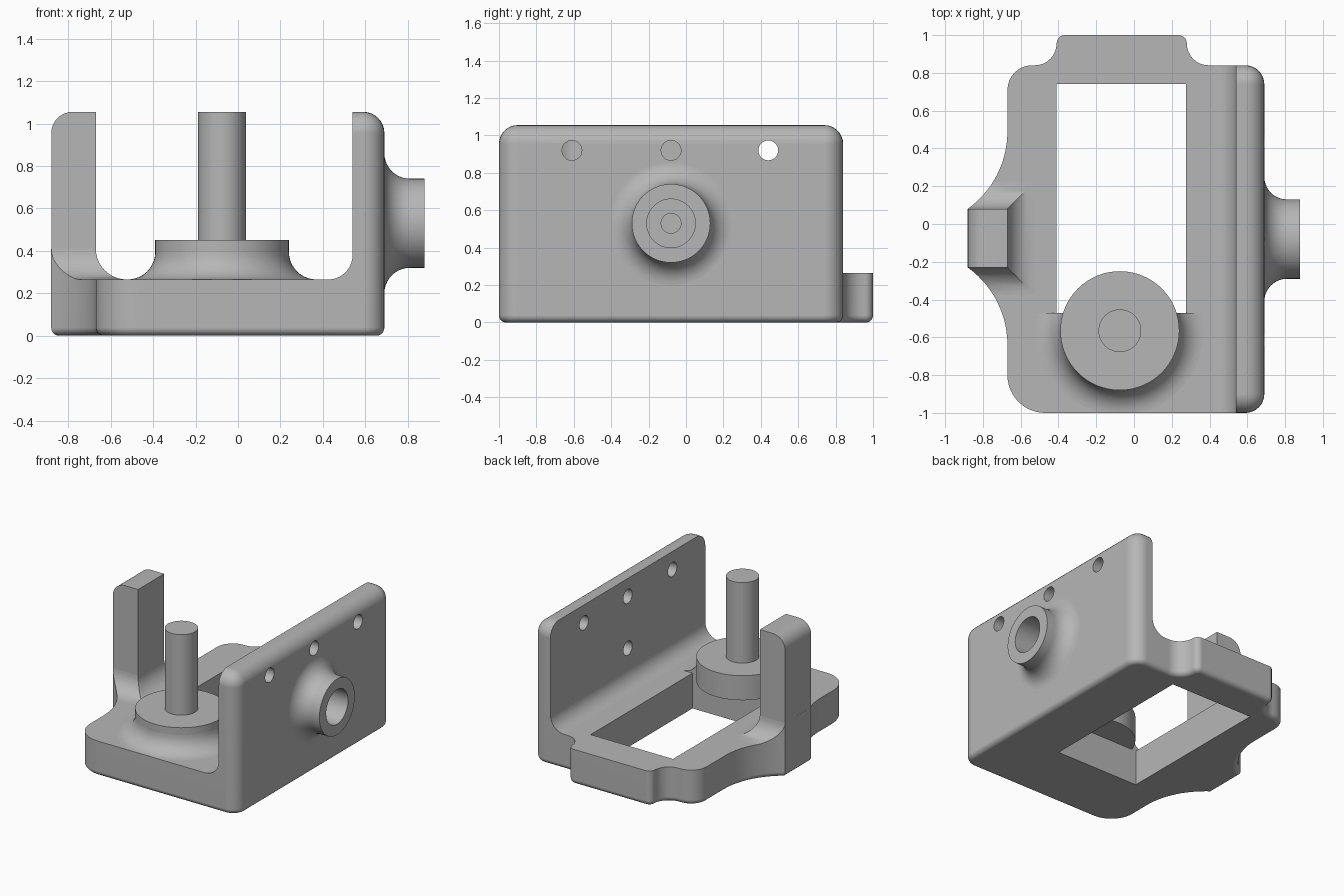
import bpy, bmesh
from math import sin, cos, radians, pi

if "Cube" in bpy.data.objects:
    bpy.data.objects.remove(bpy.data.objects["Cube"])

grey = bpy.data.materials.new("machined grey")
grey.use_nodes = True
grey.diffuse_color = (0.47, 0.47, 0.47, 1)
grey.node_tree.nodes["Principled BSDF"].inputs["Base Color"].default_value = (0.47, 0.47, 0.47, 1)

T = 0.265    # plate thickness
TOP = 1.055  # height of wall, post and rod


def loft(name, rings, bevel=None):
    """Solid through equal-sized rings; bevel = (edge rule, offset, segments)."""
    bm = bmesh.new()
    vr = [[bm.verts.new(p) for p in ring] for ring in rings]
    n = len(rings[0])
    for a, b in zip(vr, vr[1:]):
        for i in range(n):
            j = (i + 1) % n
            bm.faces.new((a[i], a[j], b[j], b[i]))
    bm.faces.new(vr[0][::-1])
    bm.faces.new(vr[-1])
    bmesh.ops.recalc_face_normals(bm, faces=bm.faces[:])
    if bevel:
        rule, offset, segments = bevel
        edges = [e for e in bm.edges if rule(*(v.co for v in e.verts))]
        bmesh.ops.bevel(bm, geom=edges, offset=offset, segments=segments,
                        profile=0.5, affect='EDGES', clamp_overlap=False)
    mesh = bpy.data.meshes.new(name)
    bm.to_mesh(mesh)
    bm.free()
    mesh.materials.append(grey)
    ob = bpy.data.objects.new(name, mesh)
    bpy.context.collection.objects.link(ob)
    return ob


def prism(name, pts, z0, z1, bevel=None):
    return loft(name, [[(x, y, z) for x, y in pts] for z in (z0, z1)], bevel)


def box(name, x0, x1, y0, y1, z0, z1, bevel=None):
    return prism(name, [(x0, y0), (x1, y0), (x1, y1), (x0, y1)], z0, z1, bevel)


def lathe(name, profile, centre, axis='z', n=64):
    """Revolve (radius, position) pairs about the z or x axis."""
    u, v = centre
    rings = []
    for r, h in profile:
        ring = [(u + r * cos(2 * pi * i / n), v + r * sin(2 * pi * i / n)) for i in range(n)]
        rings.append([(a, b, h) if axis == 'z' else (h, a, b) for a, b in ring])
    return loft(name, rings)


def combine(ob, other, operation):
    """Apply a boolean and discard the second object."""
    mod = ob.modifiers.new("bool", 'BOOLEAN')
    mod.operation, mod.object, mod.solver = operation, other, 'EXACT'
    dg = bpy.context.evaluated_depsgraph_get()
    dg.update()
    mesh = bpy.data.meshes.new_from_object(ob.evaluated_get(dg))
    ob.modifiers.clear()
    ob.data = mesh
    bpy.data.objects.remove(other)


def arc(cx, cy, r, a0, a1, n=8):
    return [(cx + r * cos(radians(a0 + (a1 - a0) * i / n)),
             cy + r * sin(radians(a0 + (a1 - a0) * i / n))) for i in range(n + 1)]


def cove(r, n=10):
    """Concave fillet: (outward offset, height) from top to bottom."""
    return [(r - r * cos(pi / 2 * i / n), r - r * sin(pi / 2 * i / n)) for i in range(n + 1)]


# Plate outline, anticlockwise from the front corner
raw = (arc(-.47, -.8, .2, 180, 270, 12) + arc(.59, -.9, .1, 270, 360) + arc(.59, .74, .1, 0, 90)
       + arc(.395, .955, .115, 270, 180) + arc(.235, .955, .045, 0, 90, 5)
       + arc(-.365, .955, .045, 90, 180, 5) + arc(-.525, .955, .115, 0, -90)
       + arc(-.54, .71, .13, 90, 180)
       + arc(-1.175, .49, .505, 0, -54.3, 14) + arc(-1.175, -.64, .505, 54.3, 0, 14))
outline = []
for p in raw:
    if not outline or abs(p[0] - outline[-1][0]) + abs(p[1] - outline[-1][1]) > 1e-4:
        outline.append(p)

# Base plate with rounded underside edge and rectangular window
base = prism("base_plate", outline, 0, T,
             (lambda a, b: a.z < 1e-4 and b.z < 1e-4, 0.038, 5))
combine(base, box("window_cutter", -.41, .275, -.47, .74, -.2, .6), 'DIFFERENCE')


# Side wall, rounded on its outer and top edges
def wall_edge(a, b):
    outer = a.x > .6 and b.x > .6
    top = a.z > 1 and b.z > 1
    return (top and (outer or abs(a.x - b.x) > .1)) or (outer and abs(a.z - b.z) > .1)


wall = box("side_wall", .54, .69, -1, .84, T, TOP, (wall_edge, 0.1, 8))

# Flared side boss, then bore and screw holes through the wall
flare = [(.21 + d, .69 + h) for d, h in reversed(cove(.12))]
side_boss = lathe("side_boss", [(.33, .62)] + flare + [(.21, .88)], (-.08, .53), 'x')
combine(wall, side_boss, 'UNION')
combine(wall, lathe("bore_cutter", [(.13, .66), (.13, 1)], (-.08, .53), 'x'), 'DIFFERENCE')
for y, z in ((-.61, .92), (-.08, .92), (.44, .92), (-.08, .53)):
    combine(wall, lathe("hole_cutter", [(.053, .4), (.053, 1)], (y, z), 'x', 32), 'DIFFERENCE')

# Fillet between wall and plate
section = [(.54 - d, T + h) for d, h in cove(.115)] + [(.55, T), (.55, T + .115)]
wall_fillet = loft("wall_fillet", [[(x, y, z) for x, z in section] for y in (-1, .84)])

# Post on the opposite side, rounded on its outer top edge
Y0, Y1 = -.23, .08
post = box("post", -.88, -.67, Y0, Y1, T, TOP,
           (lambda a, b: max(a.x, b.x) < -.8 and min(a.z, b.z) > 1, 0.1, 8))

# Mitred post foot, trimmed to the plate outline
foot = loft("post_foot", [[(-1, Y0 - d, T + h), (-.67 + d, Y0 - d, T + h),
                           (-.67 + d, Y1 + d, T + h), (-1, Y1 + d, T + h)]
                          for d, h in cove(.145)])
combine(foot, prism("foot_trim", outline, .1, .6), 'INTERSECT')

# Round pedestal overhanging the window, its flared foot, and the rod
C = (-.075, -.565)
pedestal = lathe("pedestal", [(.315, T), (.315, .45)], C)
ped_foot = lathe("pedestal_foot", [(.315 + d, T + h) for d, h in cove(.13)], C)
combine(ped_foot, box("foot_trim", -.9, .9, -1, -.47, .1, .6), 'INTERSECT')
rod = lathe("rod", [(.113, .44), (.113, TOP)], C, n=48)

# Smooth curved faces, keep real edges sharp
for ob in (base, wall, wall_fillet, post, foot, pedestal, ped_foot, rod):
    bpy.ops.object.select_all(action='DESELECT')
    ob.select_set(True)
    bpy.context.view_layer.objects.active = ob
    bpy.ops.object.shade_smooth_by_angle(angle=radians(30))
    weighted = ob.modifiers.new("weighted normals", 'WEIGHTED_NORMAL')
    weighted.keep_sharp = True
